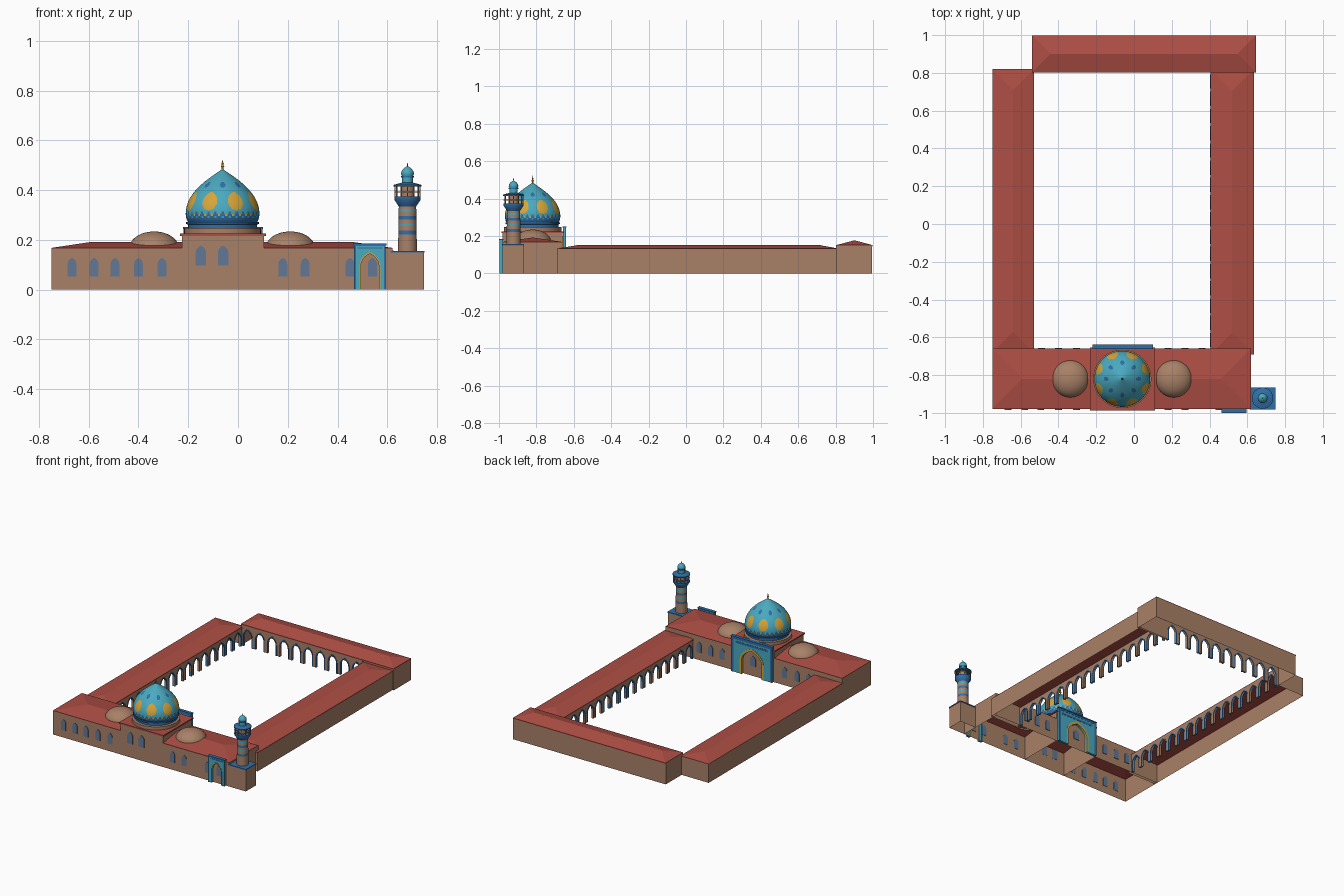
import bpy, bmesh, math
from math import sin, cos, pi
from mathutils import Vector
from mathutils.geometry import interpolate_bezier

cube = bpy.data.objects.get("Cube")
if cube:
    bpy.data.objects.remove(cube)


def material(name, rgb):
    m = bpy.data.materials.new(name)
    m.use_nodes = True
    col = [(c / 255) ** 2.2 for c in rgb] + [1]
    m.diffuse_color = col
    m.node_tree.nodes["Principled BSDF"].inputs["Base Color"].default_value = col
    return m


MATS = {n: material(n, c) for n, c in {
    "sandstone": (167, 128, 103), "red_roof": (172, 79, 70), "turquoise": (75, 168, 190),
    "blue": (52, 110, 165), "gold": (214, 164, 60), "window_blue": (97, 120, 148)}.items()}


def finish(name, bm, mats, loc=(0, 0, 0), rot=0, smooth=False, fix=True):
    """Turn a bmesh into a named object with its materials."""
    bmesh.ops.remove_doubles(bm, verts=bm.verts, dist=0.0001)
    if fix:
        bmesh.ops.recalc_face_normals(bm, faces=bm.faces)
    me = bpy.data.meshes.new(name)
    bm.to_mesh(me)
    bm.free()
    ob = bpy.data.objects.new(name, me)
    bpy.context.collection.objects.link(ob)
    for m in mats:
        me.materials.append(MATS[m])
    ob.location, ob.rotation_euler.z = loc, rot
    if smooth:
        bpy.ops.object.select_all(action="DESELECT")
        ob.select_set(True)
        bpy.context.view_layer.objects.active = ob
        bpy.ops.object.shade_smooth_by_angle(angle=math.radians(35))
    return ob


def polys(name, faces, mat, loc=(0, 0, 0), rot=0, thick=0):
    """Flat polygons given in (x, z) or (x, y, z), optionally thickened."""
    bm = bmesh.new()
    for f in faces:
        bm.faces.new([bm.verts.new(p if len(p) == 3 else (p[0], 0, p[1])) for p in f])
    ob = finish(name, bm, [mat], loc, rot)
    if thick:
        mod = ob.modifiers.new("thickness", "SOLIDIFY")
        mod.thickness, mod.offset = thick, 0
    return ob


def box(name, x0, x1, y0, y1, z0, z1, mat):
    bm = bmesh.new()
    bmesh.ops.create_cube(bm, size=1)
    for v in bm.verts:
        v.co = (x0 if v.co.x < 0 else x1, y0 if v.co.y < 0 else y1, z0 if v.co.z < 0 else z1)
    return finish(name, bm, [mat])


def walls(name, x0, x1, y0, y1, h, skip=None):
    """Hollow wall shell, leaving out one side (0 front, 1 left, 2 back, 3 right)."""
    c = [(x0, y0), (x1, y0), (x1, y1), (x0, y1)]
    faces = []
    for i in range(4):
        if i != skip:
            a, b = c[i], c[(i + 1) % 4]
            faces.append([(*a, 0), (*b, 0), (*b, h), (*a, h)])
    polys(name, faces, "sandstone")


def hip_roof(name, x0, x1, y0, y1, z, top, lip=0.006):
    c = [(x0, y0), (x1, y0), (x1, y1), (x0, y1)]
    r = min(x1 - x0, y1 - y0) / 2
    p, q = (x0 + r, y0 + r, top), (x1 - r, y1 - r, top)
    a, b, d, e = [(*v, z + lip) for v in c]
    low = [(*v, z) for v in c]
    up = [a, b, d, e]
    if x1 - x0 > y1 - y0:
        faces = [[a, b, q, p], [b, d, q], [d, e, p, q], [e, a, p]]
    else:
        faces = [[a, b, p], [b, d, q, p], [d, e, q], [e, a, p, q]]
    faces += [[low[i], low[(i + 1) % 4], up[(i + 1) % 4], up[i]] for i in range(4)]
    polys(name, faces, "red_roof")


def arch(w, s, a, n=6):
    """Pointed arch curve from left spring to right spring."""
    left = [(w * (1 - 2 * cos(t)), s + (a - s) * sin(t) / sin(pi / 3))
            for t in (pi / 3 * k / n for k in range(n + 1))]
    return left + [(-x, z) for x, z in left[-2::-1]]


def bay(c, b, w, s, a, h):
    """Wall faces around one arched opening."""
    pts = arch(w, s, a)
    out = [[(c - b, 0), (c - w, 0), (c - w, s), (c - w, h), (c - b, h)],
           [(c + w, 0), (c + b, 0), (c + b, h), (c + w, h), (c + w, s)]]
    return out + [[(c + p[0], p[1]), (c + q[0], q[1]), (c + q[0], h), (c + p[0], h)]
                  for p, q in zip(pts, pts[1:])]


def arch_trim(c, w, s, a, t):
    """Band that follows an arched opening."""
    i = [(-w, 0)] + arch(w, s, a) + [(w, 0)]
    o = [(-w - t, 0)] + arch(w + t, s, a + 1.3 * t) + [(w + t, 0)]
    return [[(c + x, z) for x, z in (i[k], i[k + 1], o[k + 1], o[k])] for k in range(len(i) - 1)]


def arcade(name, length, n, h, loc, rot):
    b = length / n / 2
    cs = [-length / 2 + b * (2 * k + 1) for k in range(n)]
    w, s, a = 0.031, h * 0.48, h * 0.8
    polys(name, [f for c in cs for f in bay(c, b, w, s, a, h)], "sandstone", loc, rot, 0.012)
    polys(name + "_trim", [f for c in cs for f in arch_trim(c, w, s, a, 0.007)], "blue", loc, rot, 0.017)


def windows(name, xs, y, z0, h, w=0.018):
    pts = [(-w, 0)] + arch(w, h * 0.65, h) + [(w, 0)]
    polys(name, [[(x + px, z0 + pz) for px, pz in pts] for x in xs], "window_blue", (0, y, 0), 0, 0.006)


def lathe(name, prof, x, y, segs=32, rule=None, mats=("sandstone",), smooth=True):
    """Turned part; rule(angle, z) picks a material index."""
    bm = bmesh.new()
    rings = [[bm.verts.new((r * cos(2 * pi * k / segs), r * sin(2 * pi * k / segs), z))
              for k in range(segs)] for r, z in prof]
    for lo, hi in zip(rings, rings[1:]):
        for k in range(segs):
            j = (k + 1) % segs
            f = bm.faces.new((lo[k], lo[j], hi[j], hi[k]))
            if rule:
                z = (lo[k].co.z + hi[k].co.z) / 2
                f.material_index = rule(2 * pi * (k + 0.5) / segs, z)
    bmesh.ops.dissolve_degenerate(bm, dist=0.00001, edges=bm.edges)
    return finish(name, bm, mats, (x, y, 0), 0, smooth, False)


# Prayer hall along the front
walls("hall_walls", -0.75, 0.62, -0.98, -0.66, 0.165)
hip_roof("hall_roof", -0.75, 0.62, -0.98, -0.66, 0.162, 0.192)
windows("hall_windows", (-0.667, -0.578, -0.494, -0.4, -0.305, 0.18, 0.27, 0.45, 0.54), -0.981, 0.053, 0.075)
windows("hall_rear_windows", (-0.49, -0.4, -0.305, 0.18, 0.27, 0.36), -0.659, 0.053, 0.075)

# Raised central block
walls("central_walls", -0.225, 0.105, -0.981, -0.659, 0.22)
box("central_roof_slab", -0.233, 0.112, -0.987, -0.653, 0.216, 0.225, "red_roof")
windows("central_windows", (-0.149, -0.06), -0.982, 0.097, 0.08, 0.021)
windows("central_rear_window", (-0.06,), -0.658, 0.07, 0.07, 0.021)

# Courtyard wings: outer walls, hipped roofs and arcades
walls("right_wing_walls", -0.75, -0.53, -0.68, 0.82, 0.13, 1)
hip_roof("right_wing_roof", -0.75, -0.53, -0.68, 0.82, 0.126, 0.152)
walls("left_wing_walls", 0.405, 0.635, -0.69, 0.82, 0.13, 3)
hip_roof("left_wing_roof", 0.405, 0.635, -0.69, 0.82, 0.126, 0.152)
walls("back_wing_walls", -0.54, 0.645, 0.803, 0.995, 0.148, 0)
hip_roof("back_wing_roof", -0.54, 0.645, 0.803, 0.998, 0.145, 0.177)
arcade("right_arcade", 1.46, 16, 0.13, (-0.537, 0.07, 0), pi / 2)
arcade("left_arcade", 1.46, 16, 0.13, (0.412, 0.07, 0), -pi / 2)
arcade("back_arcade", 0.94, 10, 0.147, (-0.065, 0.81, 0), 0)
polys("back_arcade_end", [[(0.405, 0), (0.645, 0), (0.645, 0.147), (0.405, 0.147)]], "sandstone", (0, 0.81, 0))


def portal(name, x, y, rot, b, h, w, s, a, depth):
    """Tiled gateway with a pointed arch and blue border."""
    polys(name, bay(0, b, w, s, a, h), "turquoise", (x, y, 0), rot, depth)
    polys(name + "_arch_trim", arch_trim(0, w, s, a, b * 0.09), "gold", (x, y, 0), rot, depth + 0.004)
    t, g = b * 0.1, b * 0.2
    rects = [(-b, -b + t, 0, h), (b - t, b, 0, h), (-b, b, h - t, h), (g - b, b - g, h - 2.6 * t, h - 1.7 * t)]
    polys(name + "_border", [[(p, r), (q, r), (q, u), (p, u)] for p, q, r, u in rects],
          "blue", (x, y, 0), rot, depth + 0.003)
    box(name + "_cap", x - b - 0.003, x + b + 0.003, y - depth / 2 - 0.004, y + depth / 2 + 0.004,
        h - 0.003, h + 0.004, "blue")


portal("entrance_portal", 0.53, -0.988, 0, 0.063, 0.181, 0.036, 0.095, 0.145, 0.016)
portal("courtyard_portal", -0.06, -0.65, pi, 0.158, 0.247, 0.078, 0.1, 0.178, 0.014)

# Main dome with tile pattern
DX, DY = -0.062, -0.82
lathe("dome_drum", [(0, 0.225), (0.154, 0.225), (0.154, 0.247), (0.13, 0.249)], DX, DY, 48)
lathe("dome_collar", [(0.138, 0.246), (0.138, 0.262), (0.146, 0.264), (0.146, 0.272), (0.13, 0.274)],
      DX, DY, 48, None, ["blue"])


def dome_tiles(ang, z):
    blob = (ang / (pi / 4)) % 1 - 0.5
    dot = (ang / (pi / 4) + 0.5) % 1 - 0.5
    tooth = abs((ang / (pi / 16)) % 1 - 0.5) * 2
    if z < 0.288 or z < 0.29 + 0.028 * tooth and z > 0.29 + 0.028 * (tooth - 0.65):
        return 1
    if z < 0.304 and tooth < 0.3:
        return 2
    if (blob / 0.29) ** 2 + ((z - 0.355) / 0.036) ** 2 < 1:
        return 2
    return 1 if (dot / 0.15) ** 2 + ((z - 0.422) / 0.012) ** 2 < 1 else 0


low = interpolate_bezier(*[Vector(p) for p in ((0.139, 0.272), (0.144, 0.28), (0.148, 0.29), (0.148, 0.305))], 14)
high = interpolate_bezier(*[Vector(p) for p in ((0.148, 0.305), (0.148, 0.39), (0.06, 0.445), (0, 0.485))], 60)
lathe("main_dome", [tuple(p) for p in low[:-1] + high], DX, DY, 192, dome_tiles, ["turquoise", "blue", "gold"])


def finial(name, x, y, z, s):
    prof = [(0.006, 0), (0.003, 0.01), (0.007, 0.017), (0.003, 0.024), (0.005, 0.029), (0.002, 0.034), (0, 0.048)]
    lathe(name, [(r * s, z + h * s) for r, h in prof], x, y, 12, None, ["gold"])


finial("dome_finial", DX, DY, 0.479, 1)

# Low side domes
for name, x in (("right_small_dome", -0.337), ("left_small_dome", 0.21)):
    lathe(name, [(0.099 * cos(k * pi / 24), 0.168 + 0.066 * sin(k * pi / 24)) for k in range(13)], x, DY, 40)

# Minaret
MX, MY = 0.681, -0.922
walls("minaret_base", 0.62, 0.747, -0.98, -0.868, 0.15)
box("minaret_base_slab", 0.612, 0.75, -0.983, -0.865, 0.149, 0.156, "blue")


def bands(ang, z):
    if any(abs(z - b) < 0.007 for b in (0.23, 0.29)):
        return 1
    return 2 if abs(z - 0.262) < 0.004 or abs(z - 0.318) < 0.005 else 0


lathe("minaret_shaft", [(0.038 - 0.003 * k / 60, 0.156 + 0.18 * k / 60) for k in range(61)],
      MX, MY, 32, bands, ["sandstone", "blue", "turquoise"])
lathe("minaret_gallery_floor", [(0.034, 0.332), (0.04, 0.342), (0.053, 0.362), (0.053, 0.374), (0, 0.374)],
      MX, MY, 32, None, ["blue"])
lathe("minaret_gallery_core", [(0.028, 0.37), (0.028, 0.415)], MX, MY, 24)
lathe("minaret_gallery_rail", [(0.05, 0.39), (0.053, 0.39), (0.053, 0.394), (0.05, 0.394), (0.05, 0.39)], MX, MY, 32)
for k in range(12):
    t = 2 * pi * k / 12
    lathe("gallery_post_%d" % (k + 1), [(0.0025, 0.372), (0.0025, 0.416)],
          MX + 0.05 * cos(t), MY + 0.05 * sin(t), 6)
lathe("minaret_gallery_roof", [(0, 0.414), (0.056, 0.414), (0.056, 0.421), (0.024, 0.43)],
      MX, MY, 32, None, ["blue"])
lathe("minaret_lantern", [(0.022, 0.425), (0.022, 0.452)], MX, MY, 24, None, ["turquoise"])
lathe("minaret_lantern_ring", [(0.021, 0.45), (0.026, 0.451), (0.026, 0.457), (0.021, 0.458)], MX, MY, 24, None, ["blue"])
lathe("minaret_dome", [(0.022, 0.456), (0.026, 0.466), (0.024, 0.476), (0.016, 0.487), (0.007, 0.493), (0, 0.497)],
      MX, MY, 24, None, ["turquoise"])
finial("minaret_finial", MX, MY, 0.493, 0.45)
